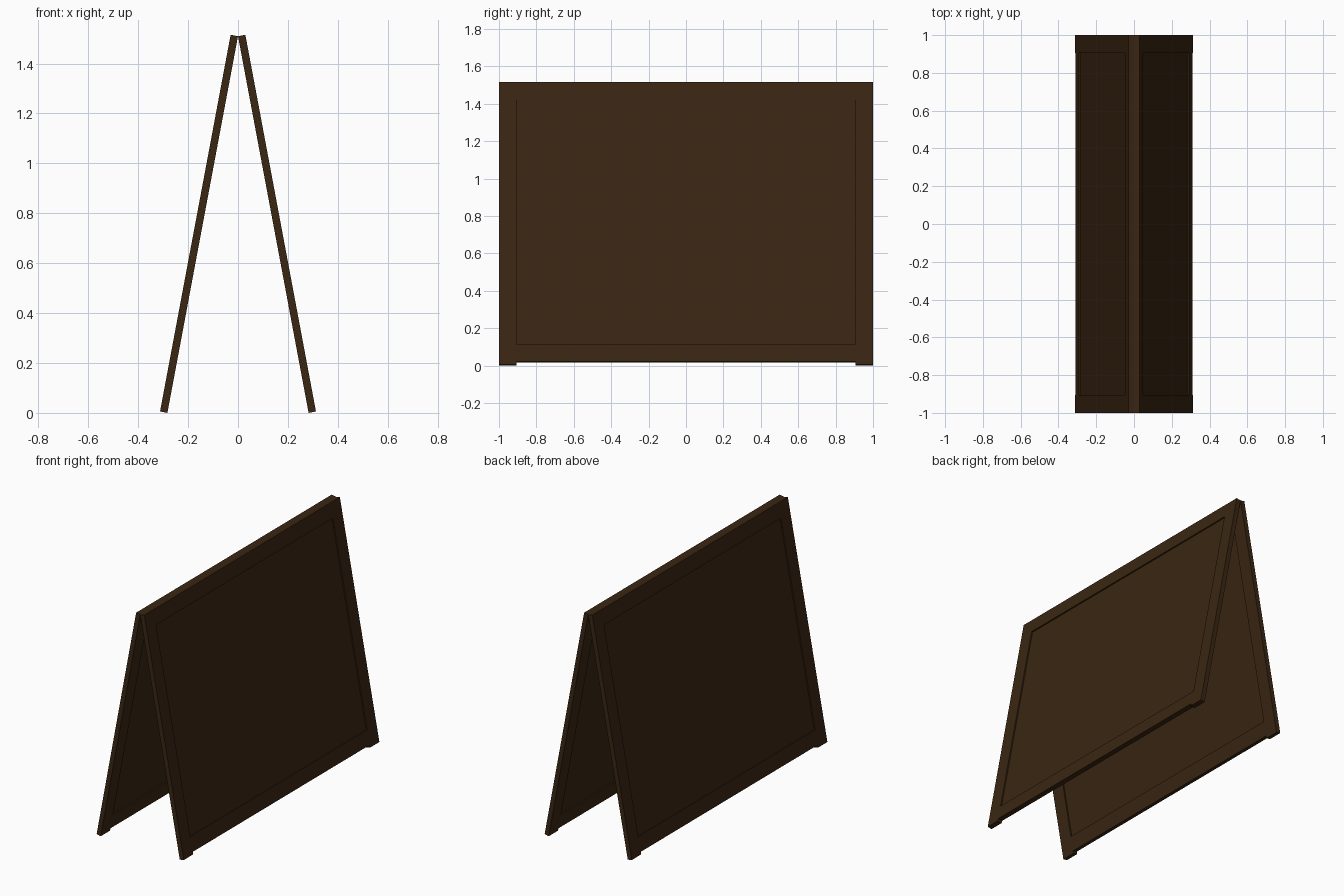
import bpy, bmesh, math
from mathutils import Matrix

cube = bpy.data.objects.get("Cube")
if cube:
    bpy.data.objects.remove(cube, do_unlink=True)

wood = bpy.data.materials.new("dark_brown_wood")
wood.use_nodes = True
colour = (0.042, 0.019, 0.006, 1)
wood.diffuse_color = colour
wood.node_tree.nodes["Principled BSDF"].inputs["Base Color"].default_value = colour

HEIGHT = 1.536      # length of a leaf along its slope
THICK = 0.03        # frame thickness
BORDER = 0.905      # inner edge of the stiles
RAIL_BOTTOM, RAIL_TOP = 0.016, 0.111
HEAD = 1.44         # underside of the top rail
RECESS = 0.008      # depth of the panel below the frame
FOOT = 0.283        # inner edge of the foot
tilt = math.asin(FOOT / HEIGHT)


def box(name, lo, hi, matrix):
    """Flat-sided board between two corners, placed by a matrix."""
    size = [b - a for a, b in zip(lo, hi)]
    mid = [(a + b) / 2 for a, b in zip(lo, hi)]
    mesh = bpy.data.meshes.new(name)
    bm = bmesh.new()
    bmesh.ops.create_cube(bm, size=1)
    bmesh.ops.transform(bm, matrix=Matrix.Translation(mid) @ Matrix.Diagonal((*size, 1)),
                        verts=bm.verts)
    bm.to_mesh(mesh)
    bm.free()
    mesh.materials.append(wood)
    obj = bpy.data.objects.new(name, mesh)
    obj.matrix_world = matrix
    bpy.context.collection.objects.link(obj)


# Two identical leaves lean together, turned half a circle from each other
for side, turn in (("left", 0), ("right", math.pi)):
    place = (Matrix.Rotation(turn, 4, 'Z') @ Matrix.Translation((FOOT, 0, 0))
             @ Matrix.Rotation(-tilt, 4, 'Y'))
    # Stiles whose ends are the feet
    box(side + "_stile_a", (0, -1, 0), (THICK, -BORDER, HEIGHT), place)
    box(side + "_stile_b", (0, BORDER, 0), (THICK, 1, HEIGHT), place)
    # Rails
    box(side + "_top_rail", (0, -BORDER, HEAD), (THICK, BORDER, HEIGHT), place)
    box(side + "_bottom_rail", (0, -BORDER, RAIL_BOTTOM), (THICK, BORDER, RAIL_TOP), place)
    # Recessed board
    box(side + "_panel", (RECESS, -BORDER, RAIL_TOP), (THICK - RECESS, BORDER, HEAD), place)
